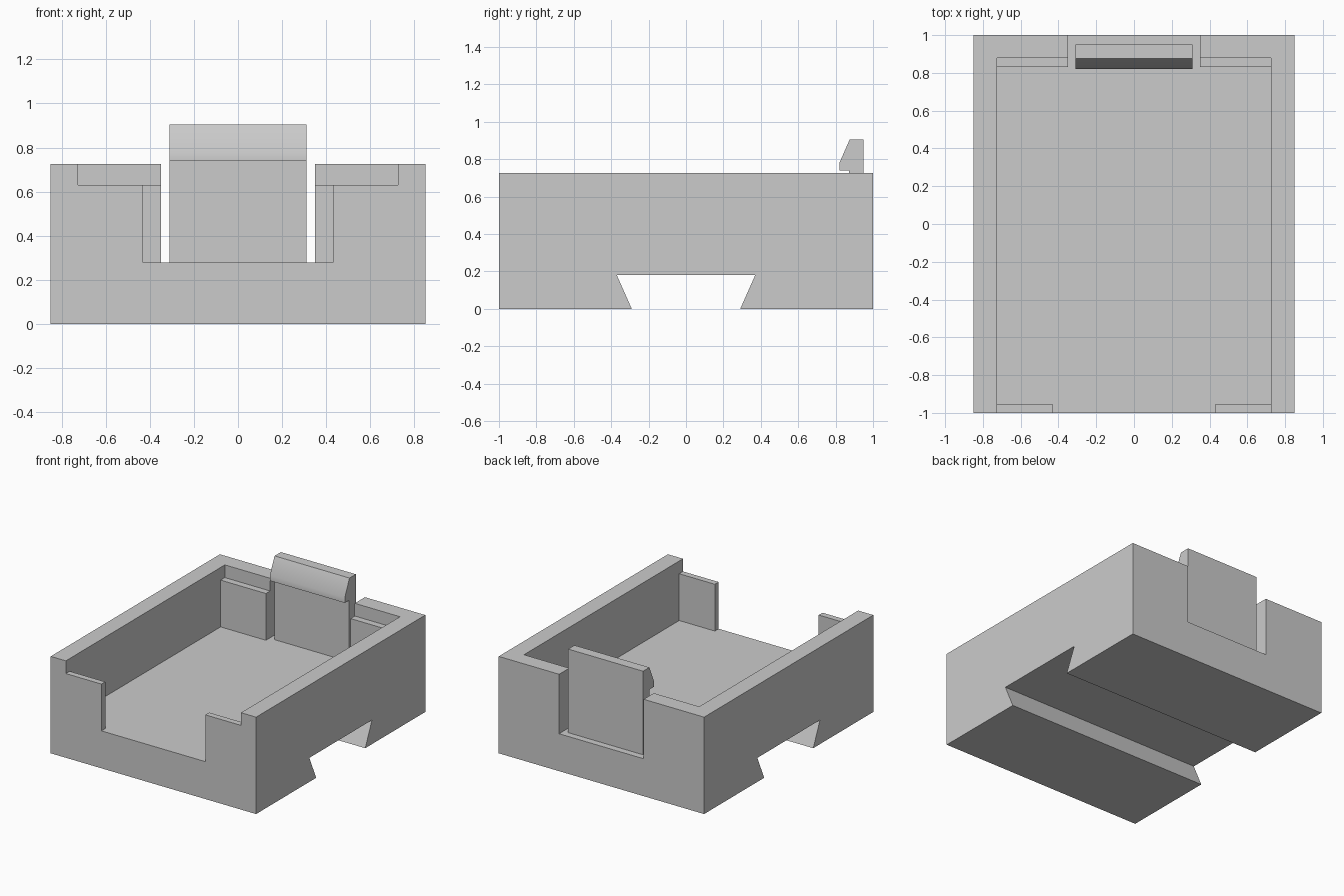
import bpy
import bmesh
import math

cube = bpy.data.objects.get("Cube")
if cube:
    bpy.data.objects.remove(cube, do_unlink=True)

GREY = (0.6, 0.6, 0.6, 1.0)
grey = bpy.data.materials.new("light grey")
grey.use_nodes = True
grey.diffuse_color = GREY
grey.node_tree.nodes["Principled BSDF"].inputs["Base Color"].default_value = GREY


def extrude_x(name, profile, half_width):
    """Solid made by sweeping a (y, z) profile from -half_width to +half_width."""
    bm = bmesh.new()
    face = bm.faces.new([bm.verts.new((-half_width, y, z)) for y, z in profile])
    swept = bmesh.ops.extrude_face_region(bm, geom=[face])["geom"]
    verts = [g for g in swept if isinstance(g, bmesh.types.BMVert)]
    bmesh.ops.translate(bm, verts=verts, vec=(2 * half_width, 0, 0))
    bmesh.ops.recalc_face_normals(bm, faces=bm.faces)
    mesh = bpy.data.meshes.new(name)
    bm.to_mesh(mesh)
    bm.free()
    mesh.materials.append(grey)
    obj = bpy.data.objects.new(name, mesh)
    bpy.context.collection.objects.link(obj)
    return obj


def rect(y0, y1, z0, z1):
    return [(y0, z0), (y1, z0), (y1, z1), (y0, z1)]


W, H = 0.85, 0.725      # half width and height of the tray
INNER = 0.725           # half width of the cavity
FLOOR, LEDGE = 0.28, 0.63
OVER = 1.2              # clearance for cutters

# Tray block with a dovetail channel running across the underside
tray = extrude_x("tray", [
    (-1, 0), (-0.29, 0), (-0.37, 0.18), (0.37, 0.18), (0.29, 0), (1, 0),
    (1, H), (-1, H)], W)

# Cavity stepped at the front lip and the rear ledges, then the two openings
cutters = [
    extrude_x("cavity_cutter", [
        (-0.955, FLOOR), (0.83, FLOOR), (0.83, LEDGE), (0.88, LEDGE),
        (0.88, OVER), (-OVER, OVER), (-OVER, LEDGE), (-0.955, LEDGE)], INNER),
    extrude_x("front_opening_cutter", rect(-OVER, -0.9, FLOOR, OVER), 0.43),
    extrude_x("rear_opening_cutter", rect(0.8, OVER, FLOOR, OVER), 0.35),
]
for cutter in cutters:
    mod = tray.modifiers.new(cutter.name, "BOOLEAN")
    mod.operation = "DIFFERENCE"
    mod.solver = "EXACT"
    mod.object = cutter

# Bake the cuts and merge coplanar faces
result = bpy.data.meshes.new_from_object(
    tray.evaluated_get(bpy.context.evaluated_depsgraph_get()))
tray.modifiers.clear()
tray.data = result
result.name = "tray"
for cutter in cutters:
    bpy.data.objects.remove(cutter, do_unlink=True)
bm = bmesh.new()
bm.from_mesh(result)
bmesh.ops.remove_doubles(bm, verts=bm.verts, dist=0.0001)
bmesh.ops.dissolve_limit(bm, angle_limit=math.radians(1),
                         verts=bm.verts, edges=bm.edges)
bm.to_mesh(result)
bm.free()

# Upright latch with a hooked, sloping head
latch = extrude_x("latch", [
    (0.95, FLOOR - 0.01), (0.95, 0.905), (0.875, 0.905), (0.82, 0.78),
    (0.82, 0.74), (0.872, 0.74), (0.872, FLOOR - 0.01)], 0.31)

bpy.ops.object.select_all(action="DESELECT")
latch.select_set(True)
bpy.context.view_layer.objects.active = latch
bpy.ops.object.shade_smooth_by_angle(angle=math.radians(30))
